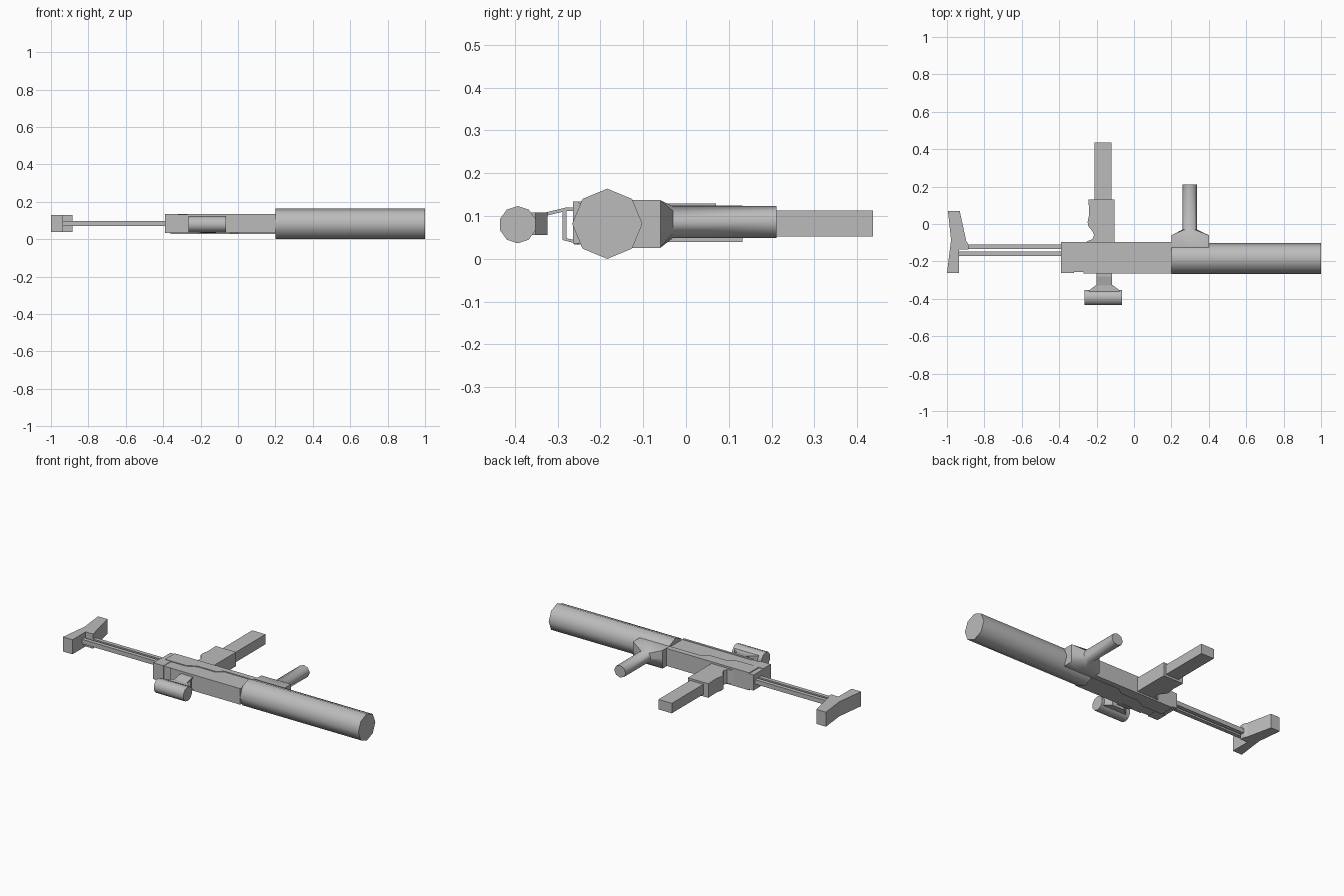
import bpy, bmesh, math
from mathutils import Vector

if "Cube" in bpy.data.objects:
    bpy.data.objects.remove(bpy.data.objects["Cube"])

grey = bpy.data.materials.new("mid grey")
grey.diffuse_color = (0.5, 0.5, 0.5, 1)
grey.use_nodes = True
grey.node_tree.nodes["Principled BSDF"].inputs["Base Color"].default_value = grey.diffuse_color


def finish(name, bm, smooth=None):
    bmesh.ops.recalc_face_normals(bm, faces=bm.faces)
    me = bpy.data.meshes.new(name)
    bm.to_mesh(me)
    bm.free()
    me.materials.append(grey)
    ob = bpy.data.objects.new(name, me)
    bpy.context.collection.objects.link(ob)
    if smooth:
        bpy.ops.object.select_all(action='DESELECT')
        ob.select_set(True)
        bpy.context.view_layer.objects.active = ob
        bpy.ops.object.shade_smooth_by_angle(angle=math.radians(smooth))
    return ob


def loft(name, rings, smooth=None):
    """Skin equal-length rings of points and cap both ends."""
    bm = bmesh.new()
    vs = [[bm.verts.new(p) for p in r] for r in rings]
    n = len(vs[0])
    for a, b in zip(vs, vs[1:]):
        for i in range(n):
            j = (i + 1) % n
            bm.faces.new((a[i], a[j], b[j], b[i]))
    bm.faces.new(vs[0])
    bm.faces.new(vs[-1])
    return finish(name, bm, smooth)


def plate(name, outline, z0, z1):
    """Extrude an xy outline from z0 to z1."""
    return loft(name, [[(x, y, z) for x, y in outline] for z in (z0, z1)])


def box(name, x0, x1, y0, y1, z0, z1):
    return plate(name, [(x0, y0), (x1, y0), (x1, y1), (x0, y1)], z0, z1)


def tube_x(name, x0, x1, cy, cz, r, n):
    def ring(x):
        return [(x, cy + r * math.sin(2 * math.pi * i / n),
                 cz + r * math.cos(2 * math.pi * i / n)) for i in range(n)]
    return loft(name, [ring(x0), ring(x1)], 50)


# barrel tube and receiver body
tube_x("barrel_tube", 0.2, 1.0, -0.184, 0.082, 0.082, 8)
box("receiver", -0.39, 0.2, -0.257, -0.096, 0.036, 0.131)

# slightly raised lower panel on both flanks of the receiver
plate("lower_panel", [(-0.36, -0.096), (-0.36, -0.19), (-0.22, -0.19), (-0.16, -0.16),
                      (-0.04, -0.16), (0.0, -0.13), (0.2, -0.13), (0.2, -0.096)], 0.029, 0.136)

# rear grip with curved back
plate("rear_grip", [(-0.105, -0.1), (-0.105, 0.132), (-0.243, 0.132), (-0.24, 0.05),
                    (-0.248, 0.01), (-0.245, -0.01), (-0.222, -0.04), (-0.213, -0.06),
                    (-0.222, -0.08), (-0.256, -0.096)], 0.039, 0.125)
box("magazine", -0.21, -0.12, 0.1, 0.437, 0.052, 0.113)

# front grip: square base lofted into a round handle
gx, gz, n = 0.298, 0.086, 8


def base_ring(y):
    x0, x1, z0, z1 = 0.2, 0.4, 0.026, 0.137
    return [(x1, y, gz), (x1, y, z1), (gx, y, z1), (x0, y, z1),
            (x0, y, gz), (x0, y, z0), (gx, y, z0), (x1, y, z0)]


def handle_ring(y):
    return [(gx + 0.039 * math.cos(2 * math.pi * i / n), y,
             gz + 0.037 * math.sin(2 * math.pi * i / n)) for i in range(n)]


loft("front_grip", [base_ring(-0.13), base_ring(-0.06), handle_ring(-0.03),
                    handle_ring(0.212)], 50)

# sight tube, flared block and thin bracket
tube_x("sight_tube", -0.265, -0.065, -0.393, 0.08, 0.0435, 10)
plate("sight_block", [(-0.24, -0.375), (-0.075, -0.375), (-0.08, -0.352), (-0.118, -0.324),
                      (-0.2, -0.324), (-0.24, -0.355)], 0.056, 0.108)
bracket = [(-0.33, 0.108), (-0.28, 0.12), (-0.25, 0.12), (-0.25, 0.112), (-0.279, 0.112),
           (-0.279, 0.048), (-0.25, 0.042), (-0.25, 0.034), (-0.288, 0.044),
           (-0.288, 0.11), (-0.33, 0.1)]
loft("sight_bracket", [[(x, y, z) for y, z in bracket] for x in (-0.2, -0.118)])

# stock rods and butt plate
for i, y in enumerate((-0.122, -0.16)):
    box("stock_rod_%d" % (i + 1), -0.95, -0.38, y - 0.012, y + 0.012, 0.07, 0.097)
plate("butt_plate", [(-1.0, -0.263), (-0.935, -0.263), (-0.935, -0.137), (-0.886, -0.137),
                     (-0.886, -0.11), (-0.897, -0.09), (-0.932, 0.07), (-0.995, 0.07),
                     (-0.978, -0.085)], 0.04, 0.129)

# rear cap and rail strip along the top edge of the receiver
box("rear_cap", -0.39, -0.32, -0.262, -0.19, 0.034, 0.134)
box("rail_strip", -0.27, 0.2, -0.264, -0.25, 0.036, 0.134)

# grip end stop that closes the overall depth at the sight side
bpy.context.view_layer.update()
